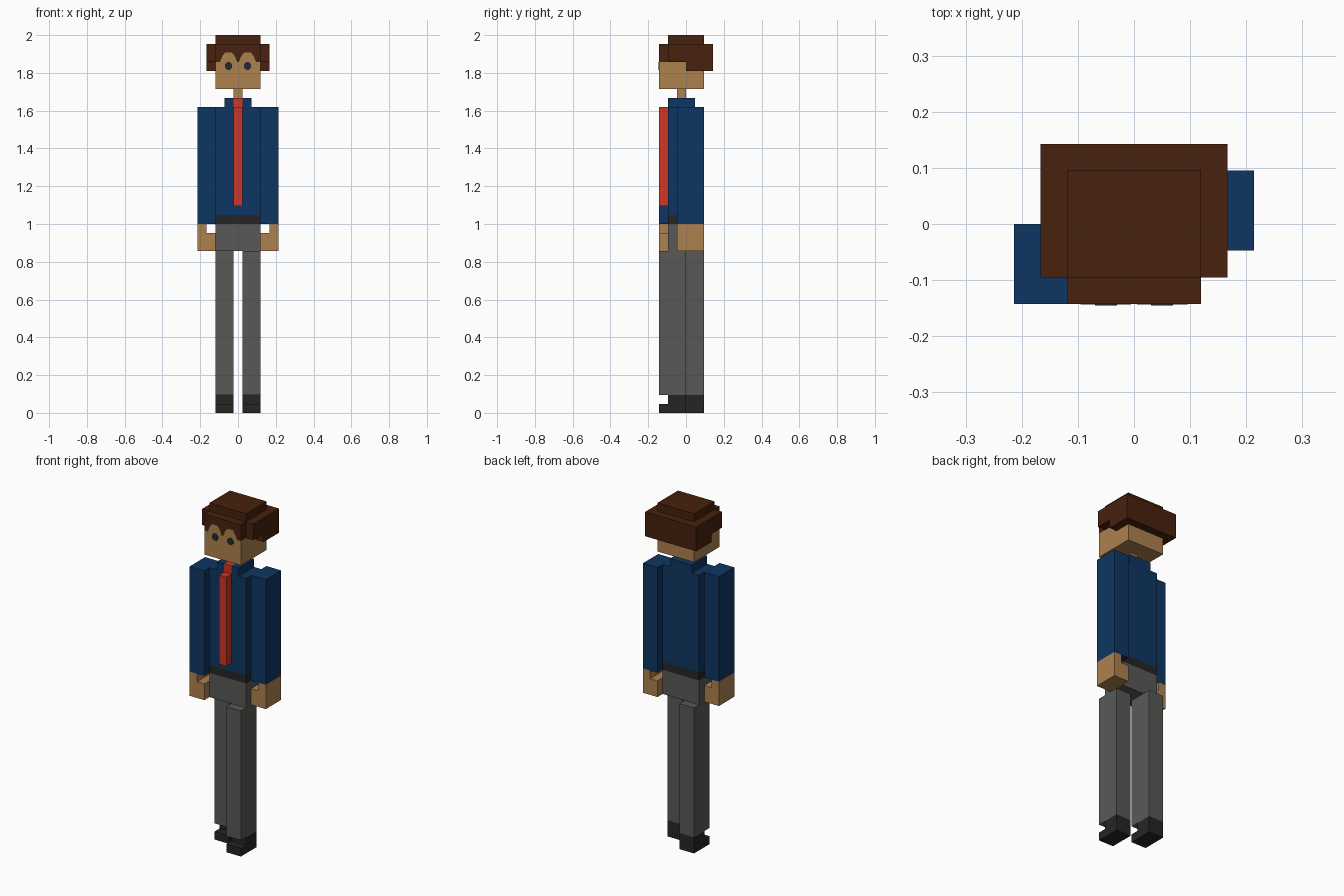
import bpy, bmesh, math

if "Cube" in bpy.data.objects:
    bpy.data.objects.remove(bpy.data.objects["Cube"])

U = 2 / 42  # one block of the grid the figure is built on


def srgb(c):
    return c / 12.92 if c <= 0.04045 else ((c + 0.055) / 1.055) ** 2.4


def material(name, r, g, b):
    m = bpy.data.materials.new(name)
    m.diffuse_color = (*[srgb(c / 255) for c in (r, g, b)], 1)
    m.use_nodes = True
    m.node_tree.nodes["Principled BSDF"].inputs["Base Color"].default_value = m.diffuse_color
    return m


HAIR = material("brown hair", 72, 33, 13)
SKIN = material("tan skin", 174, 129, 79)
BLUE = material("navy cloth", 13, 54, 98)
RED = material("red tie", 208, 54, 38)
GREY = material("grey cloth", 88, 90, 87)
BLACK = material("black leather", 37, 37, 37)
EYE = material("dark eye", 36, 42, 50)


def finish(name, bm, mat):
    bmesh.ops.recalc_face_normals(bm, faces=bm.faces)
    me = bpy.data.meshes.new(name)
    bm.to_mesh(me)
    bm.free()
    me.materials.append(mat)
    ob = bpy.data.objects.new(name, me)
    bpy.context.collection.objects.link(ob)


def box(name, mat, x, y, z):
    """Box from (min, max) ranges in block units."""
    bm = bmesh.new()
    bmesh.ops.create_cube(bm, size=1)
    for v in bm.verts:
        v.co = [U * (r[0] if c < 0 else r[1]) for c, r in zip(v.co, (x, y, z))]
    finish(name, bm, mat)


def face_plate(name, mat, points, depth):
    """Thin plate on the front of the head from (x, z) points."""
    bm = bmesh.new()
    f = bm.faces.new([bm.verts.new((x, -3 * U + 0.001, z)) for x, z in points])
    ext = bmesh.ops.extrude_face_region(bm, geom=[f])["geom"]
    for v in ext:
        if isinstance(v, bmesh.types.BMVert):
            v.co.y -= depth + 0.001
    finish(name, bm, mat)


# Limbs in a walking pose: arm and leg on each side swing opposite ways
for side, s in (("left", -1), ("right", 1)):
    def span(a, b):
        return tuple(sorted((s * a, s * b)))
    arm = -1 if s > 0 else -3   # front of the arm
    leg = -3 if s > 0 else -1   # front of the leg
    ay, ly = (arm, arm + 3), (leg, leg + 3)
    box(side + "_sleeve", BLUE, span(2.5, 4.5), ay, (21, 34))
    box(side + "_wrist", SKIN, span(3.5, 4.5), ay, (20, 21))
    box(side + "_hand", SKIN, span(2.5, 4.5), ay, (18, 20))
    box(side + "_trouser_leg", GREY, span(0.5, 2.5), ly, (2, 18))
    box(side + "_shoe_upper", BLACK, span(0.5, 2.5), (leg + 1, leg + 3), (1, 2))
    box(side + "_shoe_sole", BLACK, span(0.5, 2.5), ly, (0, 1))
    box(side + "_collar", BLUE, span(0.5, 1.5), (-2, -1), (34, 35))
    box(side + "_sideburn", HAIR, span(2.5, 3.5), (0, 2), (38, 39))

    # Bare forehead arch under the fringe, and an eye
    cx = s * 0.05
    face_plate(side + "_brow_arch", SKIN, [
        (cx - 0.045, 39 * U), (cx + 0.045, 39 * U), (cx + 0.035, 1.885),
        (cx + 0.018, 1.908), (cx - 0.018, 1.908), (cx - 0.035, 1.885)], 0.001)
    ring = [math.tau * (i + 0.5) / 8 for i in range(8)]
    face_plate(side + "_eye", EYE, [
        (cx + 0.021 * math.cos(a), 1.836 + 0.022 * math.sin(a)) for a in ring], 0.002)

# Trunk
box("hips", GREY, (-2.5, 2.5), (-2, 1), (18, 21))
box("belt", BLACK, (-2.5, 2.5), (-2, 1), (21, 22))
box("torso", BLUE, (-2.5, 2.5), (-2, 1), (22, 34))
box("collar_back", BLUE, (-1.5, 1.5), (-1, 1), (34, 35))
box("tie_knot", RED, (-0.5, 0.5), (-2, -1), (34, 35))
box("tie", RED, (-0.5, 0.5), (-3, -2), (23, 34))

# Head and hair
box("neck", SKIN, (-0.5, 0.5), (-1, 0), (35, 36))
box("head", SKIN, (-2.5, 2.5), (-3, 2), (36, 39))
box("fringe", HAIR, (-2.5, 2.5), (-3, -2), (39, 41))
box("hair_band", HAIR, (-3.5, 3.5), (-2, 3), (39, 41))
box("hair_back", HAIR, (-3.5, 3.5), (2, 3), (38, 39))
box("hair_crown", HAIR, (-2.5, 2.5), (-2, 2), (41, 42))
